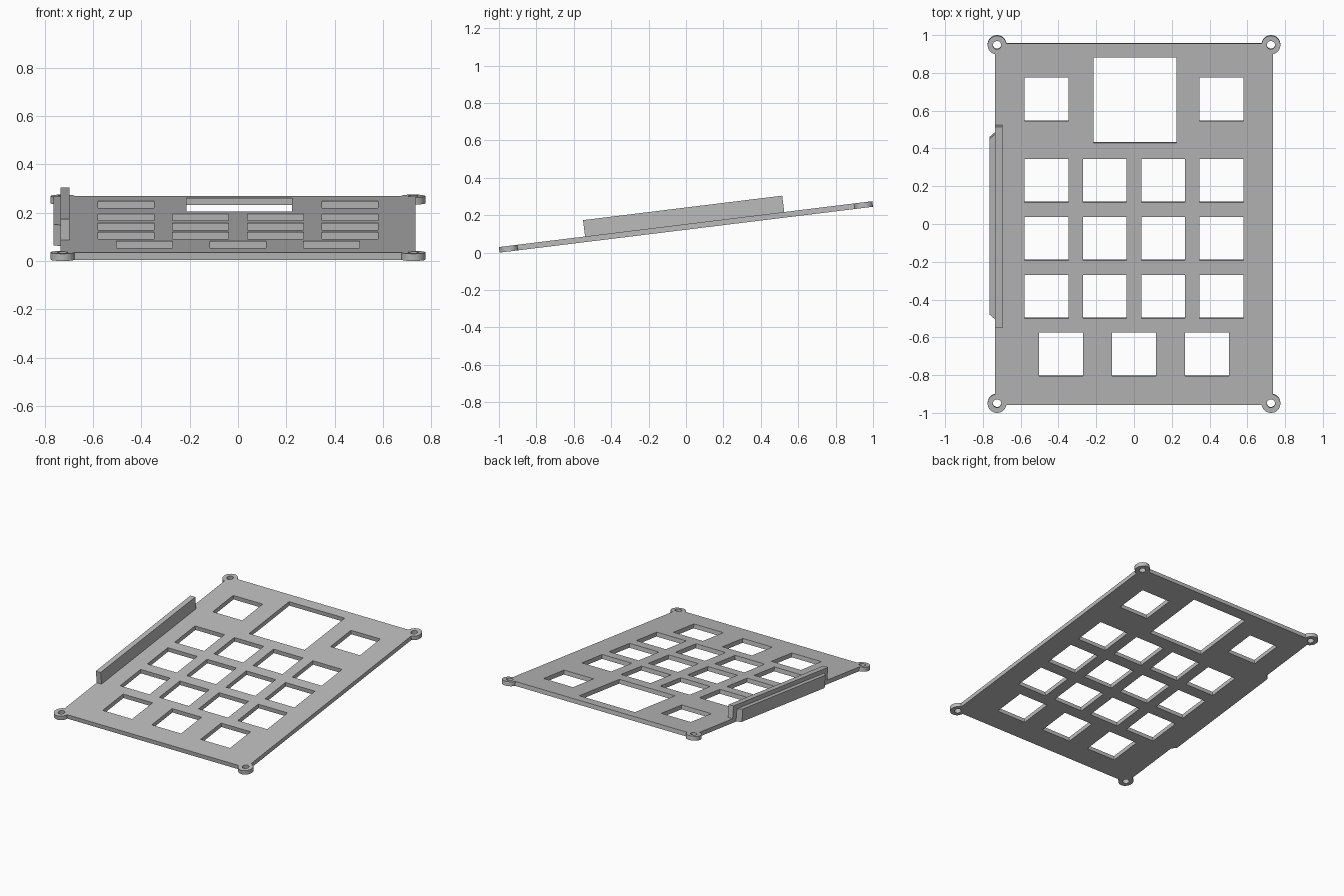
import bpy, bmesh, math
from mathutils import Matrix

if "Cube" in bpy.data.objects:
    bpy.data.objects.remove(bpy.data.objects["Cube"])

TILT = math.radians(7)
HALF_T = 0.015                       # half plate thickness
HX, HY = 0.735, 0.964                # plate half size
TX, TY, TR, HOLE_R = 0.725, 0.9557, 0.05, 0.022   # corner tabs
LIFT = (TY + TR) * math.sin(TILT) + HALF_T * math.cos(TILT)
PLACE = Matrix.Translation((0, 0, LIFT)) @ Matrix.Rotation(TILT, 4, 'X')

grey = bpy.data.materials.new("plain grey")
grey.diffuse_color = (0.5, 0.5, 0.5, 1)
grey.use_nodes = True
grey.node_tree.nodes["Principled BSDF"].inputs["Base Color"].default_value = grey.diffuse_color


def add_object(name, bm):
    bmesh.ops.remove_doubles(bm, verts=bm.verts, dist=1e-5)
    bmesh.ops.recalc_face_normals(bm, faces=bm.faces)
    bm.transform(PLACE)
    mesh = bpy.data.meshes.new(name)
    bm.to_mesh(mesh)
    bm.free()
    mesh.materials.clear()
    mesh.materials.append(grey)
    for p in mesh.polygons:
        p.material_index = 0
        p.use_smooth = False
    obj = bpy.data.objects.new(name, mesh)
    bpy.context.collection.objects.link(obj)
    return obj


def extruded(name, loops, z0, z1):
    """Fill outline with holes and extrude it between z0 and z1."""
    curve = bpy.data.curves.new(name + "_profile", 'CURVE')
    curve.dimensions = '2D'
    curve.fill_mode = 'BOTH'
    curve.extrude = (z1 - z0) / 2
    for pts in loops:
        sp = curve.splines.new('POLY')
        sp.points.add(len(pts) - 1)
        for p, (x, y) in zip(sp.points, pts):
            p.co = (x, y, 0, 1)
        sp.use_cyclic_u = True
    tmp = bpy.data.objects.new(name + "_tmp", curve)
    bpy.context.collection.objects.link(tmp)
    bpy.context.view_layer.update()
    mesh = bpy.data.meshes.new_from_object(tmp.evaluated_get(bpy.context.evaluated_depsgraph_get()))
    bpy.data.objects.remove(tmp)
    bm = bmesh.new()
    bm.from_mesh(mesh)
    bpy.data.meshes.remove(mesh)
    bm.transform(Matrix.Translation((0, 0, (z0 + z1) / 2)))
    return add_object(name, bm)


def rect(cx, cy, hx, hy):
    return [(cx - hx, cy - hy), (cx + hx, cy - hy), (cx + hx, cy + hy), (cx - hx, cy + hy)]


def arc(cx, cy, r, a0, a1, n):
    return [(cx + r * math.cos(a0 + (a1 - a0) * i / n),
             cy + r * math.sin(a0 + (a1 - a0) * i / n)) for i in range(n + 1)]


# Plate outline with a round tab on each corner, running counter-clockwise
outline = []
start = -math.acos((HX - TX) / TR)               # arc meets the side edge
end = math.pi - math.asin((HY - TY) / TR)        # arc meets the end edge
for sx, sy in ((1, 1), (-1, 1), (-1, -1), (1, -1)):
    pts = [(sx * x, sy * y) for x, y in arc(TX, TY, TR, start, end, 28)]
    outline += pts if sx * sy > 0 else pts[::-1]

# Screw holes
loops = [outline]
for sx in (-1, 1):
    for sy in (-1, 1):
        loops.append(arc(sx * TX, sy * TY, HOLE_R, 0, 2 * math.pi, 28)[:-1])

# Key openings: 4 x 3 grid, bottom row of three, two beside the display
PITCH, KEY = 0.309, 0.116
for row in range(3):
    for col in range(4):
        loops.append(rect((col - 1.5) * PITCH, 0.233 - row * PITCH, KEY, KEY))
for x in (-0.386, 0, 0.386):
    loops.append(rect(x, -0.694, KEY, KEY))
for x in (-0.464, 0.464):
    loops.append(rect(x, 0.666, KEY, KEY))

# Large opening
loops.append(rect(0.005, 0.662, 0.219, 0.227))
extruded("key_plate", loops, -HALF_T, HALF_T)

# Upright rail standing on the left edge
extruded("side_rail", [[(-0.735, -0.542), (-0.697, -0.542), (-0.697, 0.531), (-0.735, 0.531)]],
         HALF_T, 0.103)

# Outer rail with chamfered ends, flush with the plate underside
extruded("outer_rail", [[(-0.735, -0.50), (-0.735, 0.489), (-0.764, 0.464), (-0.764, -0.475)]],
         -HALF_T, 0.073)
